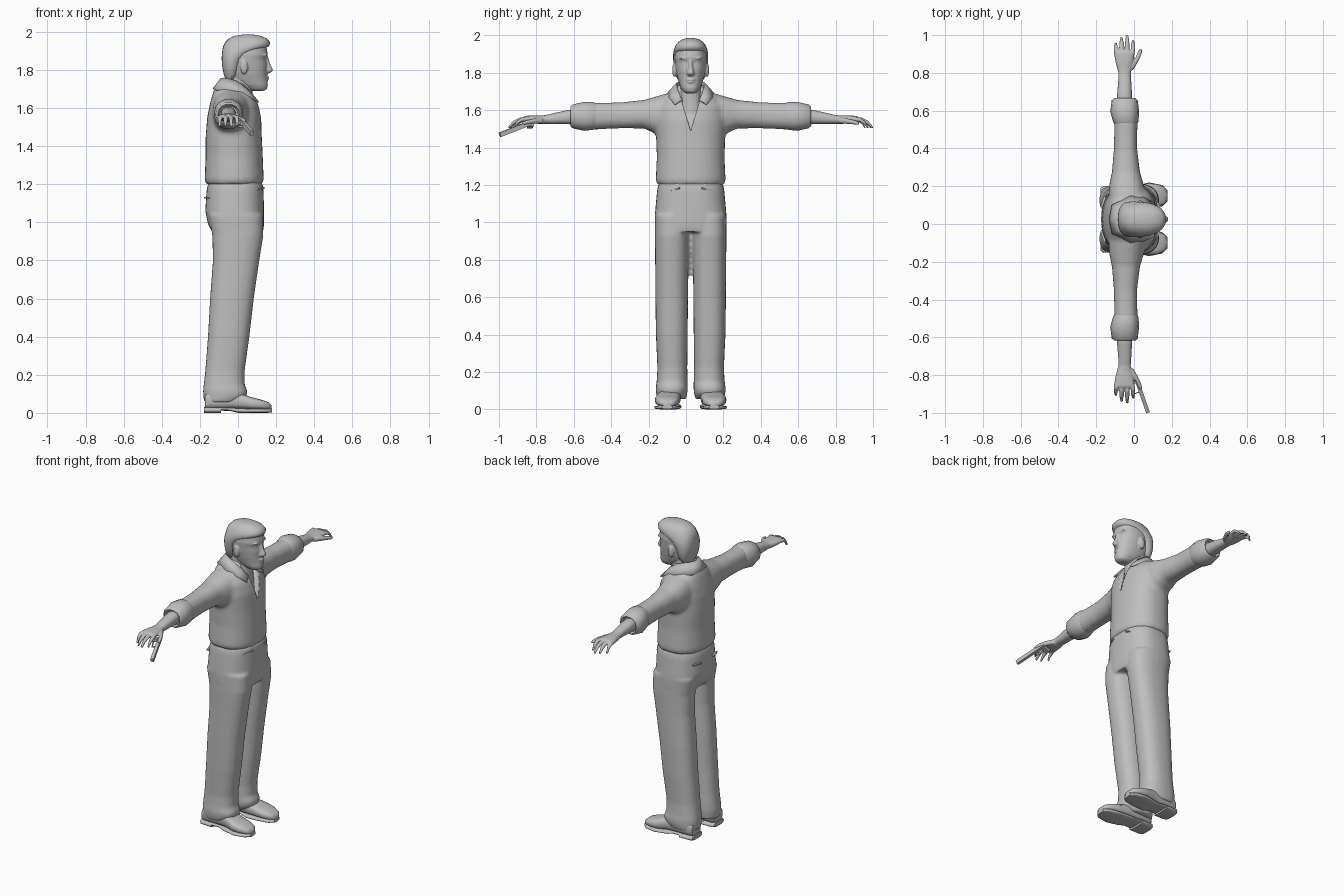
import bpy, bmesh, math
from mathutils import Vector, Matrix

CY = 0.025          # body midline in y; the figure faces +x
grey = bpy.data.materials.new("plain grey")
grey.diffuse_color = (0.52, 0.52, 0.52, 1)


def loft(bm, axis, secs, n=20, p=2.3):
    """Closed loft; each section = (position on axis, a0, a1, b0, b1) bounds."""
    rings = []
    for t, a0, a1, b0, b1 in secs:
        ring = []
        for i in range(n):
            c, s = math.cos(2 * math.pi * i / n), math.sin(2 * math.pi * i / n)
            a = (a0 + a1) / 2 + (a1 - a0) / 2 * math.copysign(abs(c) ** (2 / p), c)
            b = (b0 + b1) / 2 + (b1 - b0) / 2 * math.copysign(abs(s) ** (2 / p), s)
            ring.append(bm.verts.new({'x': (t, a, b), 'y': (a, t, b), 'z': (a, b, t)}[axis]))
        rings.append(ring)
    for r, q in zip(rings, rings[1:]):
        for i in range(n):
            bm.faces.new((r[i], r[(i + 1) % n], q[(i + 1) % n], q[i]))
    bm.faces.new(rings[0][::-1])
    bm.faces.new(rings[-1])


def zloft(bm, secs, **k):
    """Vertical loft, symmetric in y: (z, x0, x1, half width)."""
    loft(bm, 'z', [(z, a, b, -w, w) for z, a, b, w in secs], **k)


def flip(secs, s):
    return [(t * s,) + tuple(r) for t, *r in secs]


def finger(bm, pts, s):
    loft(bm, 'y', [(y * s, x - r, x + r, z - r, z + r) for x, y, z, r in pts], n=8, p=2)


def ball(bm, c, r):
    m = Matrix.Translation(c) @ Matrix.Diagonal((*r, 1))
    bmesh.ops.create_uvsphere(bm, u_segments=14, v_segments=10, radius=1, matrix=m)


def bar(bm, a, b, w, h):
    """Box whose long axis runs from a to b."""
    a, b = Vector(a), Vector(b)
    d = b - a
    m = (Matrix.Translation((a + b) / 2) @ d.to_track_quat('X', 'Z').to_matrix().to_4x4()
         @ Matrix.Diagonal((d.length, w, h, 1)))
    bmesh.ops.create_cube(bm, size=1, matrix=m)


def finish(bm, name, voxel=0, smooth=0, angle=45):
    bmesh.ops.recalc_face_normals(bm, faces=bm.faces)
    bmesh.ops.translate(bm, verts=bm.verts, vec=(0, CY, 0))
    me = bpy.data.meshes.new(name)
    bm.to_mesh(me)
    bm.free()
    me.materials.append(grey)
    ob = bpy.data.objects.new(name, me)
    bpy.context.collection.objects.link(ob)
    bpy.ops.object.select_all(action='DESELECT')
    ob.select_set(True)
    bpy.context.view_layer.objects.active = ob
    bpy.ops.object.shade_smooth_by_angle(angle=math.radians(angle))
    if voxel:
        m = ob.modifiers.new("fuse", 'REMESH')
        m.mode, m.voxel_size, m.use_smooth_shade = 'VOXEL', voxel, True
        m = ob.modifiers.new("soften", 'SMOOTH')
        m.factor, m.iterations = 0.5, smooth
    return ob


# shirt: torso and sleeves fused together
bm = bmesh.new()
zloft(bm, [(1.20, -.168, .128, .178), (1.225, -.175, .135, .187), (1.35, -.17, .13, .181),
           (1.45, -.17, .125, .185), (1.55, -.162, .122, .19), (1.62, -.148, .108, .18),
           (1.67, -.135, .085, .145), (1.71, -.12, .06, .09), (1.735, -.1, .045, .07)], n=32)
for s in (1, -1):
    loft(bm, 'y', flip([(.06, -.13, .07, 1.46, 1.70), (.13, -.135, .065, 1.455, 1.69),
                        (.19, -.13, .05, 1.475, 1.672), (.25, -.117, .032, 1.502, 1.655),
                        (.37, -.107, .017, 1.503, 1.642), (.45, -.105, .017, 1.50, 1.64),
                        (.53, -.105, .02, 1.495, 1.64)], s), n=24)
shirt = finish(bm, "shirt", 0.012, 4)

# open V of the shirt, cut shallowly so the chest shows
bm = bmesh.new()
v = [bm.verts.new(c) for c in ((.108, 0, 1.49), (.03, -.075, 1.74), (.03, .075, 1.74),
                               (.4, 0, 1.49), (.4, -.075, 1.74), (.4, .075, 1.74))]
for f in ((0, 1, 2), (3, 5, 4), (0, 3, 4, 1), (1, 4, 5, 2), (2, 5, 3, 0)):
    bm.faces.new([v[i] for i in f])
cutter = finish(bm, "neckline_cutter")
cutter.hide_render = True
cutter.display_type = 'WIRE'
m = shirt.modifiers.new("neckline", 'BOOLEAN')
m.operation, m.object = 'DIFFERENCE', cutter

# folded collar: band around the neck, fall turned outward to points
bm = bmesh.new()
for s in (1, -1):
    top = [(-.088, 0, 1.755), (-.07, .05, 1.757), (-.01, .076, 1.742), (.05, .066, 1.70), (.088, .045, 1.655)]
    low = [(-.13, 0, 1.70), (-.115, .075, 1.695), (-.02, .122, 1.69), (.05, .115, 1.665), (.108, .085, 1.63)]
    rows = [[bm.verts.new((x, y * s, z)) for x, y, z in r] for r in (top, low)]
    for i in range(4):
        bm.faces.new((rows[0][i], rows[0][i + 1], rows[1][i + 1], rows[1][i]))
bmesh.ops.remove_doubles(bm, verts=bm.verts, dist=0.0005)
collar = finish(bm, "collar")
m = collar.modifiers.new("thickness", 'SOLIDIFY')
m.thickness, m.offset = 0.008, 0

for s, side in ((1, "left"), (-1, "right")):
    # rolled sleeve cuff
    bm = bmesh.new()
    loft(bm, 'y', flip([(.505, -.105, .018, 1.502, 1.637), (.52, -.112, .024, 1.494, 1.645),
                        (.57, -.126, .027, 1.488, 1.646), (.63, -.118, .02, 1.502, 1.632),
                        (.642, -.105, .008, 1.512, 1.62), (.625, -.095, 0, 1.52, 1.61)], s), n=14)
    finish(bm, side + "_cuff")

    # forearm and hand
    bm = bmesh.new()
    loft(bm, 'y', flip([(.58, -.092, -.008, 1.522, 1.61), (.66, -.09, -.01, 1.525, 1.60),
                        (.73, -.084, -.014, 1.525, 1.585), (.775, -.083, -.017, 1.527, 1.574),
                        (.80, -.09, -.012, 1.525, 1.572), (.84, -.1, -.003, 1.53, 1.572),
                        (.88, -.104, .002, 1.535, 1.57), (.892, -.1, -.002, 1.54, 1.565)], s), n=16)
    for x, dx, tip in ((-.092, -.004, .935), (-.066, 0, .966), (-.038, .002, .975), (-.011, .006, .95)):
        d = tip - .87
        finger(bm, [(x, .86, 1.552, .012), (x + dx, .87 + d * .4, 1.55, .0125),
                    (x + dx, .87 + d * .75, 1.533, .011), (x + dx, tip - .005, 1.51, .009),
                    (x + dx, tip, 1.506, .004)], s)
    finger(bm, [(-.02, .79, 1.545, .016), (.004, .83, 1.542, .016), (.022, .86, 1.538, .013),
                (.033, .89, 1.532, .011), (.036, .903, 1.53, .005)], s)
    finish(bm, side + "_forearm_and_hand", 0.005, 2)

    # shoe: sole, heel and upper
    bm = bmesh.new()
    c = .113 * s
    for secs in ([(-.178, .05, 0, .03), (-.165, .062, 0, .03), (-.09, .064, 0, .028)],
                 [(-.1, .06, .012, .03), (-.04, .054, .01, .028), (.0, .062, 0, .024), (.08, .07, 0, .022),
                  (.15, .056, 0, .022), (.178, .028, .002, .022)],
                 [(-.172, .045, .02, .10), (-.15, .056, .02, .12), (-.05, .058, .02, .125),
                  (.01, .06, .02, .105), (.07, .066, .018, .082), (.12, .062, .018, .07),
                  (.16, .046, .018, .056), (.177, .022, .018, .04)]):
        loft(bm, 'x', [(x, c + .012 * s * (x > .05) - w, c + .012 * s * (x > .05) + w, a, b)
                       for x, w, a, b in secs], p=3)
    finish(bm, side + "_shoe")

# trousers: hips and both legs fused
bm = bmesh.new()
zloft(bm, [(1.21, -.155, .128, .172), (1.17, -.165, .134, .18), (1.06, -.172, .137, .19),
           (.99, -.158, .137, .193), (.95, -.135, .132, .19)], n=32, p=2.5)
for s in (1, -1):
    loft(bm, 'z', [(z, a, b, s * y0, s * y1) for z, a, b, y0, y1 in (
        (1.04, -.155, .13, .004, .192), (.93, -.135, .133, .007, .192), (.8, -.132, .112, .012, .19),
        (.6, -.147, .083, .014, .189), (.4, -.158, .06, .016, .186), (.22, -.172, .035, .018, .178),
        (.15, -.18, .035, .016, .182), (.115, -.184, .05, .015, .187), (.085, -.182, .045, .018, .185),
        (.055, -.178, .0, .025, .178))], n=24, p=2.4)
finish(bm, "trousers", 0.01, 4)

# pocket welts, front and back
bm = bmesh.new()
for s in (1, -1):
    bar(bm, (.135, .06 * s, 1.183), (.1, .125 * s, 1.168), .012, .008)
    bar(bm, (-.172, .06 * s, 1.13), (-.155, .12 * s, 1.13), .012, .008)
finish(bm, "pocket_welts")

# neck
bm = bmesh.new()
zloft(bm, [(1.58, -.08, .085, .07), (1.66, -.075, .075, .062), (1.72, -.068, .078, .058),
           (1.78, -.06, .08, .058)])
finish(bm, "neck")

# head with brow, nose, lips and ears
bm = bmesh.new()
zloft(bm, [(1.69, .07, .135, .026), (1.70, .045, .152, .04), (1.72, .0, .157, .053),
           (1.75, -.045, .153, .064), (1.78, -.066, .152, .073), (1.82, -.074, .153, .08),
           (1.855, -.076, .148, .085), (1.88, -.076, .157, .087), (1.92, -.07, .15, .083),
           (1.95, -.05, .125, .066), (1.968, 0, .08, .035)], n=28)
zloft(bm, [(1.87, .13, .158, .01), (1.83, .13, .17, .012), (1.805, .13, .182, .018),
           (1.793, .13, .182, .021), (1.783, .13, .165, .014)], n=12)
ball(bm, (.148, 0, 1.763), (.016, .025, .006))
ball(bm, (.147, 0, 1.75), (.015, .022, .006))
for s in (1, -1):
    ball(bm, (.138, .036 * s, 1.878), (.016, .026, .007))
    ball(bm, (.128, .034 * s, 1.853), (.015, .016, .009))
    ball(bm, (.032, .087 * s, 1.815), (.02, .012, .038))
finish(bm, "head", 0.005, 2)

# hair: short sides and a swept top
bm = bmesh.new()
zloft(bm, [(1.745, -.062, -.02, .058), (1.78, -.076, .005, .078), (1.82, -.083, .015, .088),
           (1.86, -.086, .035, .093), (1.89, -.084, .075, .094), (1.912, -.081, .135, .092),
           (1.925, -.078, .163, .089), (1.945, -.068, .169, .082), (1.965, -.048, .152, .066),
           (1.979, -.018, .12, .045), (1.985, .02, .085, .022)], n=28)
finish(bm, "hair", angle=60)

# pistol carried beside the right hand
bm = bmesh.new()
rear, muzzle = Vector((.012, -.845, 1.537)), Vector((.073, -1.02, 1.468))
bar(bm, rear, muzzle, .02, .024)
bar(bm, rear.lerp(muzzle, .05) + Vector((0, 0, -.008)), (-.035, -.86, 1.513), .03, .02)
bar(bm, rear.lerp(muzzle, .38) + Vector((0, 0, -.008)), rear.lerp(muzzle, .38) + Vector((-.032, -.012, -.008)), .005, .01)
bar(bm, rear.lerp(muzzle, .36) + Vector((-.03, -.012, -.008)), (-.02, -.868, 1.517), .005, .01)
finish(bm, "pistol", angle=30)
